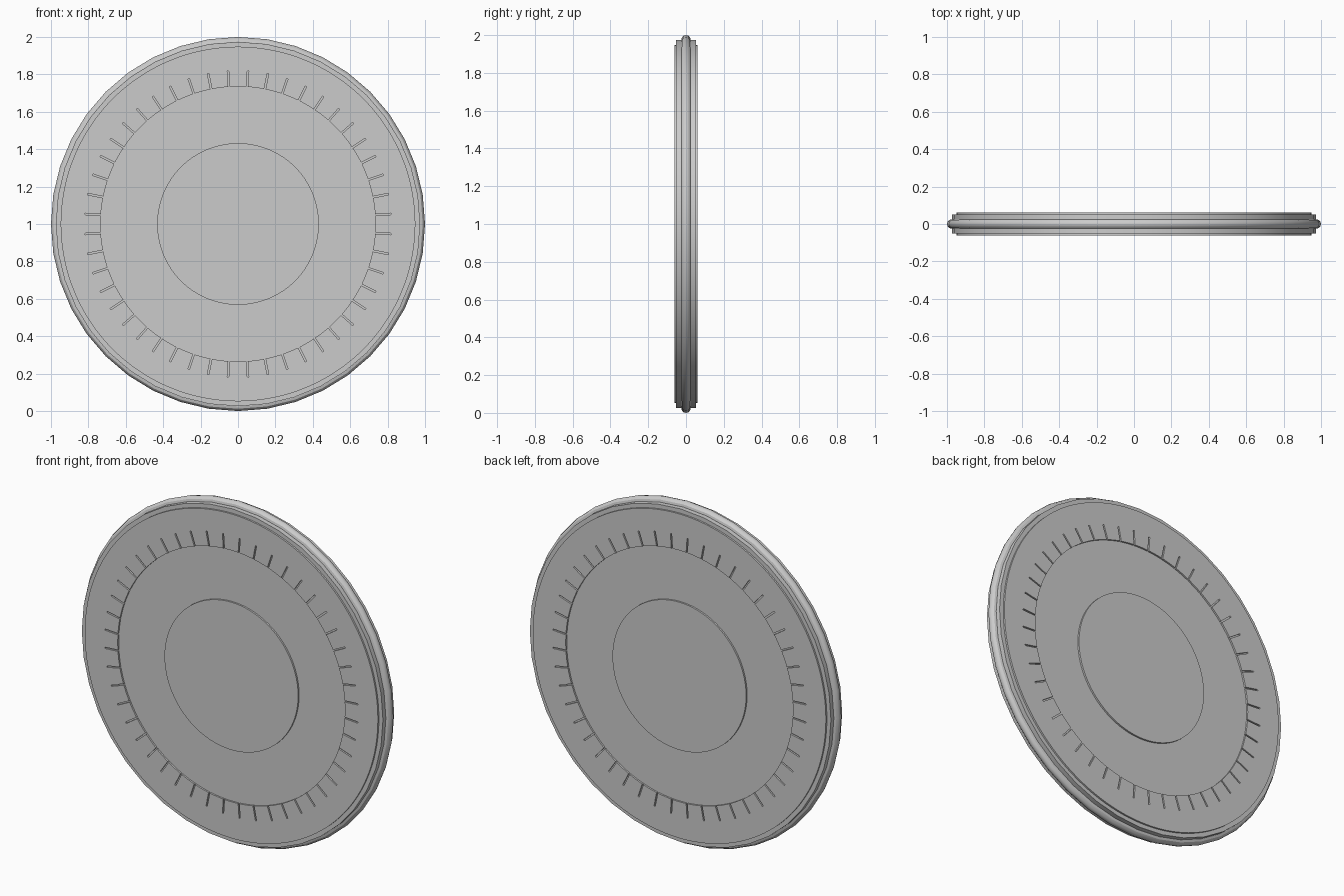
import bpy, bmesh, math
from mathutils import Matrix, Vector

if "Cube" in bpy.data.objects:
    bpy.data.objects.remove(bpy.data.objects["Cube"])

CENTRE = Vector((0, 0, 1))
TICKS = 48
FACE_Y = 0.062
RECESS = 0.01


def finish(name, bm):
    bmesh.ops.remove_doubles(bm, verts=bm.verts, dist=1e-5)
    bmesh.ops.recalc_face_normals(bm, faces=bm.faces)
    mesh = bpy.data.meshes.new(name)
    bm.to_mesh(mesh)
    bm.free()
    ob = bpy.data.objects.new(name, mesh)
    ob.location = CENTRE
    bpy.context.collection.objects.link(ob)
    return ob


def lathe(name, profile, sides):
    """Spin (radius, y) points around the y axis."""
    bm = bmesh.new()
    verts = [bm.verts.new((r, y, 0)) for r, y in profile]
    edges = [bm.edges.new(p) for p in zip(verts, verts[1:])]
    bmesh.ops.spin(bm, geom=verts + edges, cent=(0, 0, 0), axis=(0, 1, 0),
                   angle=2 * math.pi, steps=sides, use_merge=True)
    return finish(name, bm)


def smooth(ob):
    bpy.ops.object.select_all(action='DESELECT')
    ob.select_set(True)
    bpy.context.view_layer.objects.active = ob
    bpy.ops.object.shade_smooth_by_angle(angle=math.radians(30))


# Disc body: raised hub, recessed band and outer rim, the same on both faces
low = FACE_Y - RECESS
half = [(0, FACE_Y), (0.432, FACE_Y), (0.432, low),
        (0.735, low), (0.735, FACE_Y), (0.948, FACE_Y)]
disc = lathe("disc_body", half + [(r, -y) for r, y in reversed(half)], 144)

# Radial notches running outward from the recessed band
bm = bmesh.new()
for i in range(TICKS):
    turn = Matrix.Rotation((i + 0.5) * 2 * math.pi / TICKS, 4, 'Y')
    for side in (-1, 1):
        place = turn @ Matrix.Translation((0.77, side * (FACE_Y + 0.01), 0))
        size = Matrix.Diagonal((0.10, 2 * (RECESS + 0.0095), 0.008, 1))
        bmesh.ops.create_cube(bm, size=1, matrix=place @ size)
cutter = finish("notch_cutter", bm)
cutter.hide_render = True
mod = disc.modifiers.new("notches", 'BOOLEAN')
mod.operation = 'DIFFERENCE'
mod.solver = 'EXACT'
mod.object = cutter
bpy.context.view_layer.update()
bpy.context.view_layer.objects.active = disc
disc.select_set(True)
bpy.ops.object.modifier_apply(modifier=mod.name)
bpy.data.objects.remove(cutter)
smooth(disc)

# Stepped edge band, slightly thinner than the disc
band = lathe("edge_band", [(0.93, 0.052), (0.974, 0.052), (0.974, -0.052),
                           (0.93, -0.052), (0.93, 0.052)], 40)
smooth(band)

# Rounded bead around the outermost edge
bead_profile = [(0.975 + 0.025 * math.cos(a * math.pi / 6),
                 0.025 * math.sin(a * math.pi / 6)) for a in range(13)]
bead = lathe("edge_bead", bead_profile, 40)
smooth(bead)
